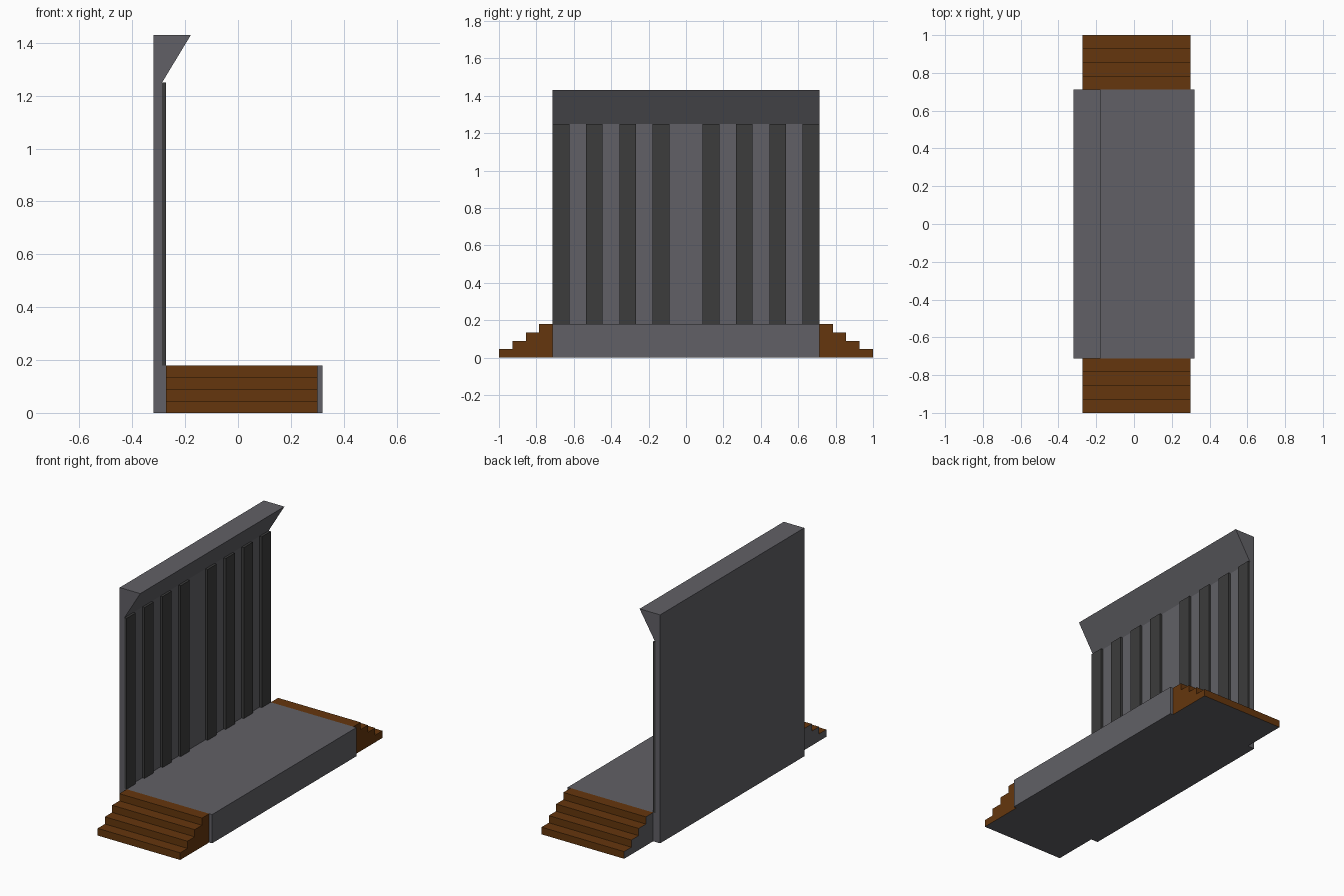
import bpy
from mathutils import Vector

if "Cube" in bpy.data.objects:
    bpy.data.objects.remove(bpy.data.objects["Cube"])


def material(name, rgb):
    mat = bpy.data.materials.new(name)
    mat.diffuse_color = (*rgb, 1)
    mat.use_nodes = True
    mat.node_tree.nodes["Principled BSDF"].inputs["Base Color"].default_value = mat.diffuse_color
    return mat


GREY = material("grey", (0.12, 0.118, 0.133))
DARK = material("dark_grey", (0.045, 0.045, 0.045))
WOOD = material("wood", (0.13, 0.037, 0.004))


def extrude(name, section, sweep, mats):
    """Closed prism: a loop of 3D points swept along a vector."""
    n = len(section)
    verts = [Vector(p) for p in section]
    verts += [v + Vector(sweep) for v in verts]
    faces = [tuple(range(n)), tuple(range(2 * n - 1, n - 1, -1))]
    faces += [((i + 1) % n, i, n + i, n + (i + 1) % n) for i in range(n)]
    mesh = bpy.data.meshes.new(name)
    mesh.from_pydata(verts, [], faces)
    for mat in mats:
        mesh.materials.append(mat)
    obj = bpy.data.objects.new(name, mesh)
    bpy.context.collection.objects.link(obj)
    return obj


HALF = 0.713                     # half length of the stage
DECK = 0.18                      # deck height
WALL_X, STRIP_X = -0.287, -0.272  # wall face and raised strip face
SOFFIT = 1.25                    # where the canopy starts

# Stage, back wall and sloped canopy share one profile
profile = [(-0.32, 0), (0.32, 0), (0.32, DECK), (WALL_X, DECK),
           (WALL_X, SOFFIT), (-0.178, 1.43), (-0.32, 1.43)]
extrude("stage_shell", [(x, -HALF, z) for x, z in profile],
        (0, 2 * HALF, 0), [GREY])

# Raised wall strips, alternating with bare wall and mirrored about the middle
pitch = HALF / 8
for side, sign in (("left", -1), ("right", 1)):
    for i in range(4):
        a, b = sorted((sign * (2 * i + 1) * pitch, sign * (2 * i + 2) * pitch))
        extrude(f"wall_strip_{side}_{i + 1}",
                [(WALL_X, a, DECK), (STRIP_X, a, DECK),
                 (STRIP_X, b, DECK), (WALL_X, b, DECK)][::-1],
                (0, 0, SOFFIT - DECK), [DARK]).data.flip_normals()

# Four-step stairs at both ends
STEPS = 4
run, rise = (1 - HALF) / STEPS, DECK / STEPS
outline = [(HALF, 0), (1, 0)]
for i in range(STEPS):
    outline += [(1 - i * run, (i + 1) * rise), (1 - (i + 1) * run, (i + 1) * rise)]
outline = [(HALF, 0), (1, 0)] + [
    p for i in range(STEPS)
    for p in ((1 - i * run, (i + 1) * rise), (1 - (i + 1) * run, (i + 1) * rise))]
for side, sign in (("left", -1), ("right", 1)):
    stairs = extrude(f"stairs_{side}", [(STRIP_X, sign * y, z) for y, z in outline],
                     (0.3 - STRIP_X, 0, 0), [WOOD, GREY])
    # Back and underside are bare grey
    for face in stairs.data.polygons:
        c = face.center
        if c.z < 0.001 or c.x < STRIP_X + 0.001:
            face.material_index = 1

# Make every normal point outwards
import bmesh
for obj in bpy.context.collection.objects:
    bm = bmesh.new()
    bm.from_mesh(obj.data)
    bmesh.ops.recalc_face_normals(bm, faces=bm.faces)
    bm.to_mesh(obj.data)
    bm.free()
